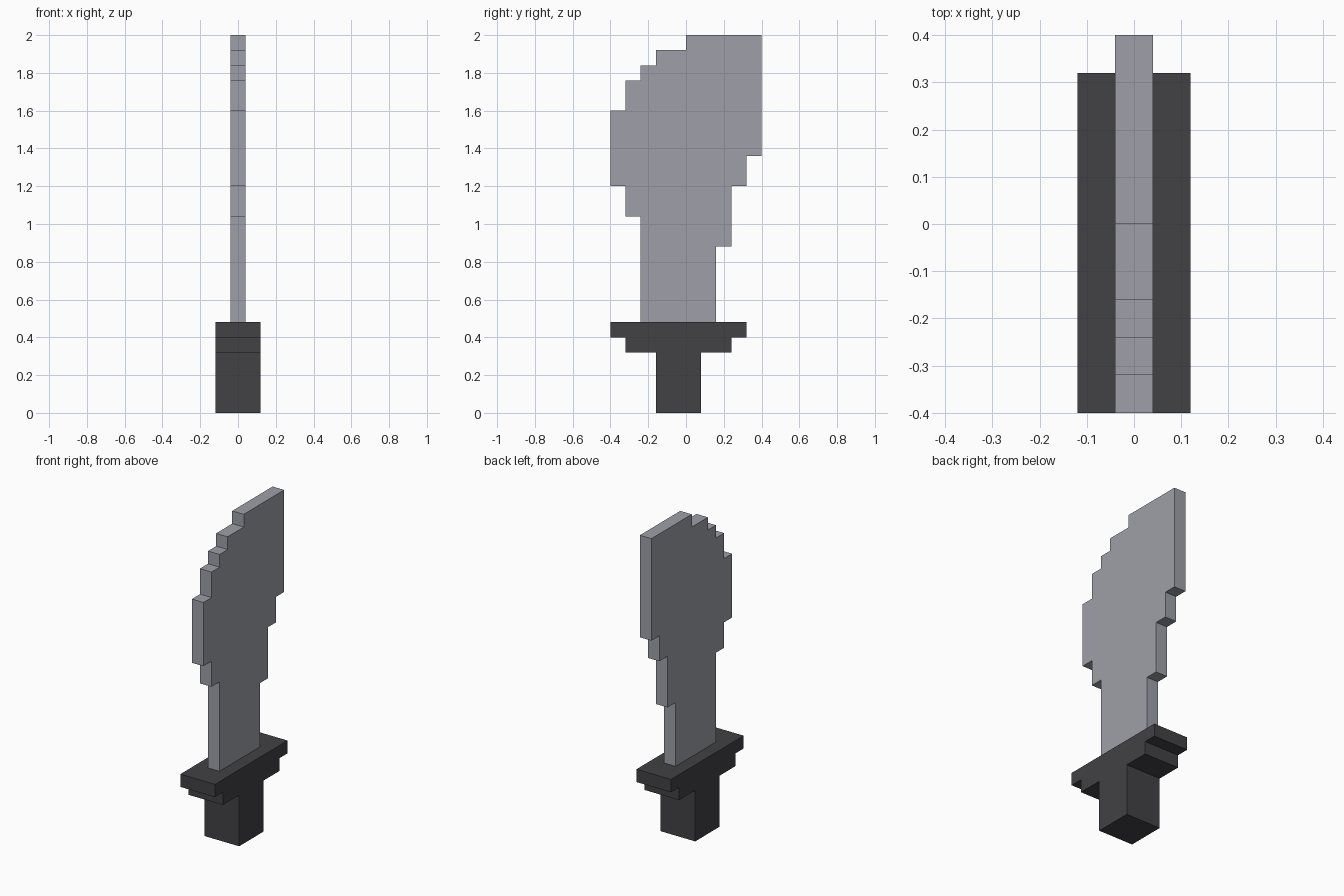
import bpy
import bmesh

cube = bpy.data.objects.get("Cube")
if cube:
    bpy.data.objects.remove(cube, do_unlink=True)

UNIT = 0.08  # size of one pixel step


def make_material(name, color):
    mat = bpy.data.materials.new(name)
    mat.use_nodes = True
    mat.diffuse_color = color
    mat.node_tree.nodes["Principled BSDF"].inputs["Base Color"].default_value = color
    return mat


def stair(steps, z):
    """Turn (y, top z) steps into the corners of a stepped edge, going up."""
    points = []
    for y, top in steps:
        points += [(y, z), (y, top)]
        z = top
    return points


def stepped_slab(name, bottom, front, back, half_width, mat):
    """Extrude a stepped side outline across x; all values are in pixel steps."""
    outline = stair(back, bottom) + stair(front, bottom)[::-1]
    bm = bmesh.new()
    verts = [bm.verts.new((-half_width * UNIT, y * UNIT, z * UNIT)) for y, z in outline]
    side = bm.faces.new(verts)
    new = bmesh.ops.extrude_face_region(bm, geom=[side])["geom"]
    moved = [v for v in new if isinstance(v, bmesh.types.BMVert)]
    bmesh.ops.translate(bm, vec=(2 * half_width * UNIT, 0, 0), verts=moved)
    bmesh.ops.recalc_face_normals(bm, faces=bm.faces)
    mesh = bpy.data.meshes.new(name)
    bm.to_mesh(mesh)
    bm.free()
    mesh.materials.append(mat)
    obj = bpy.data.objects.new(name, mesh)
    bpy.context.collection.objects.link(obj)
    return obj


steel = make_material("steel grey", (0.342, 0.352, 0.392, 1))
dark = make_material("dark grip", (0.054, 0.052, 0.058, 1))

# Grip
stepped_slab("handle", 0, [(-2, 4)], [(1, 4)], 1.5, dark)

# Two-tier guard
stepped_slab("guard", 4, [(-4, 5), (-5, 6)], [(3, 5), (4, 6)], 1.5, dark)

# Broad blade with a stepped belly and spine
stepped_slab(
    "blade", 6,
    [(-3, 13), (-4, 15), (-5, 20), (-4, 22), (-3, 23), (-2, 24), (0, 25)],
    [(2, 11), (3, 15), (4, 17), (5, 25)],
    0.5, steel)
